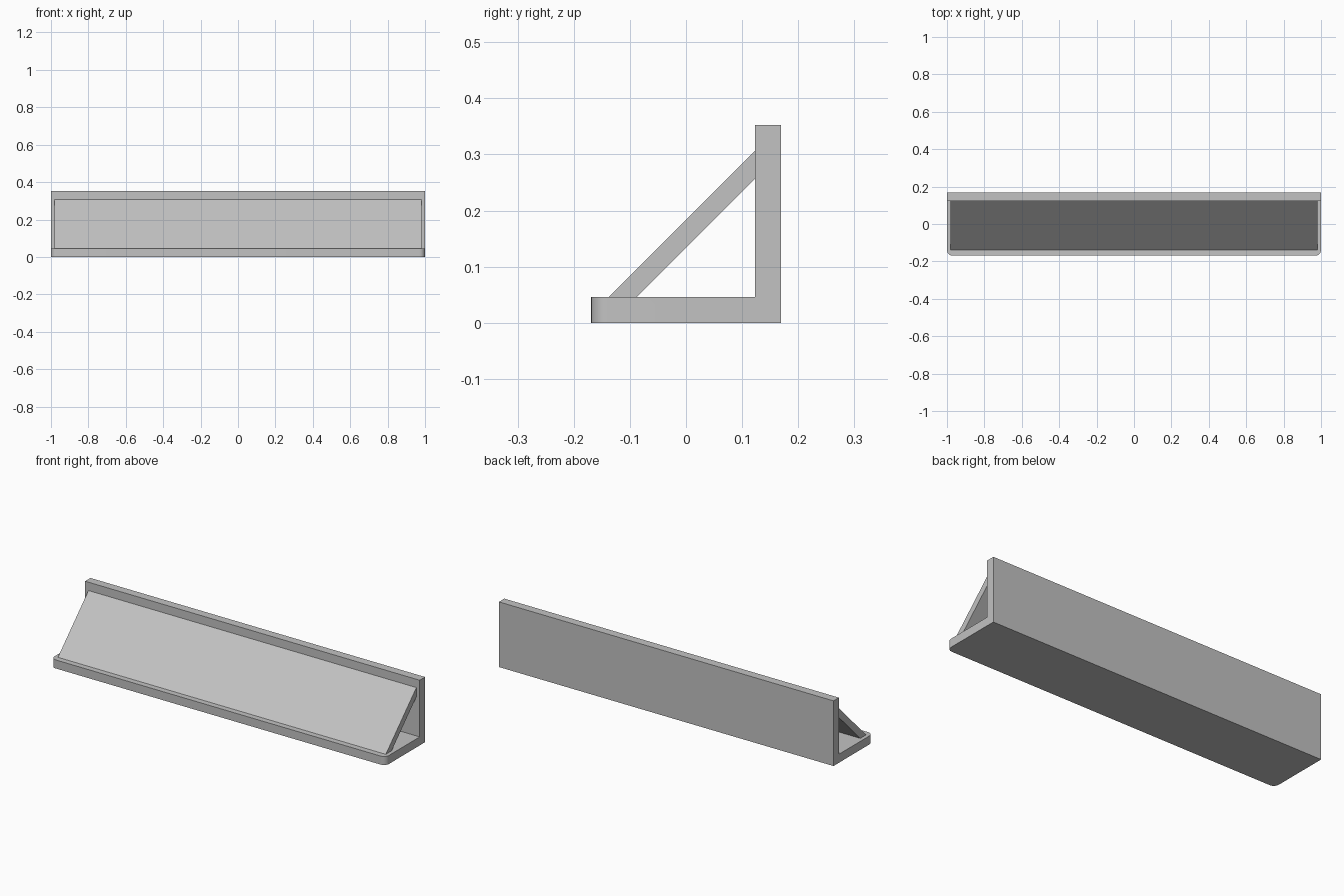
import bpy
import bmesh

if "Cube" in bpy.data.objects:
    bpy.data.objects.remove(bpy.data.objects["Cube"], do_unlink=True)

# One plain grey for the whole bracket
COLOUR = (0.54, 0.54, 0.54, 1)
grey = bpy.data.materials.new("light_grey")
grey.use_nodes = True
grey.diffuse_color = COLOUR
grey.node_tree.nodes["Principled BSDF"].inputs["Base Color"].default_value = COLOUR

FRONT, BACK, HEIGHT = -0.169, 0.169, 0.352
WALL, FLOOR = 0.123, 0.046


def extrude_along_x(name, profile, half_length, corner_radius=0):
    """Sweep a (y, z) profile along x; optionally round the upright front corners."""
    bm = bmesh.new()
    face = bm.faces.new([bm.verts.new((-half_length, y, z)) for y, z in profile])
    swept = bmesh.ops.extrude_face_region(bm, geom=[face])["geom"]
    moved = [v for v in swept if isinstance(v, bmesh.types.BMVert)]
    bmesh.ops.translate(bm, verts=moved, vec=(2 * half_length, 0, 0))
    if corner_radius:
        corners = [e for e in bm.edges if all(v.co.y < FRONT + 0.001 for v in e.verts)
                   and abs(e.verts[0].co.x - e.verts[1].co.x) < 0.001]
        bmesh.ops.bevel(bm, geom=corners, offset=corner_radius, segments=8,
                        profile=0.5, affect='EDGES')
    bmesh.ops.recalc_face_normals(bm, faces=bm.faces)
    mesh = bpy.data.meshes.new(name)
    bm.to_mesh(mesh)
    bm.free()
    mesh.materials.append(grey)
    obj = bpy.data.objects.new(name, mesh)
    bpy.context.collection.objects.link(obj)
    bpy.ops.object.select_all(action='DESELECT')
    obj.select_set(True)
    bpy.context.view_layer.objects.active = obj
    bpy.ops.object.shade_smooth_by_angle()
    return obj


# L-shaped base and back wall in one piece
extrude_along_x("base_and_back_wall",
                [(FRONT, 0), (BACK, 0), (BACK, HEIGHT),
                 (WALL, HEIGHT), (WALL, FLOOR), (FRONT, FLOOR)],
                1.0, corner_radius=0.03)

# Sloping front panel, cut flush to the base and wall
extrude_along_x("sloping_panel",
                [(-0.138, FLOOR), (-0.088, FLOOR), (WALL, 0.257), (WALL, 0.307)],
                0.98)
